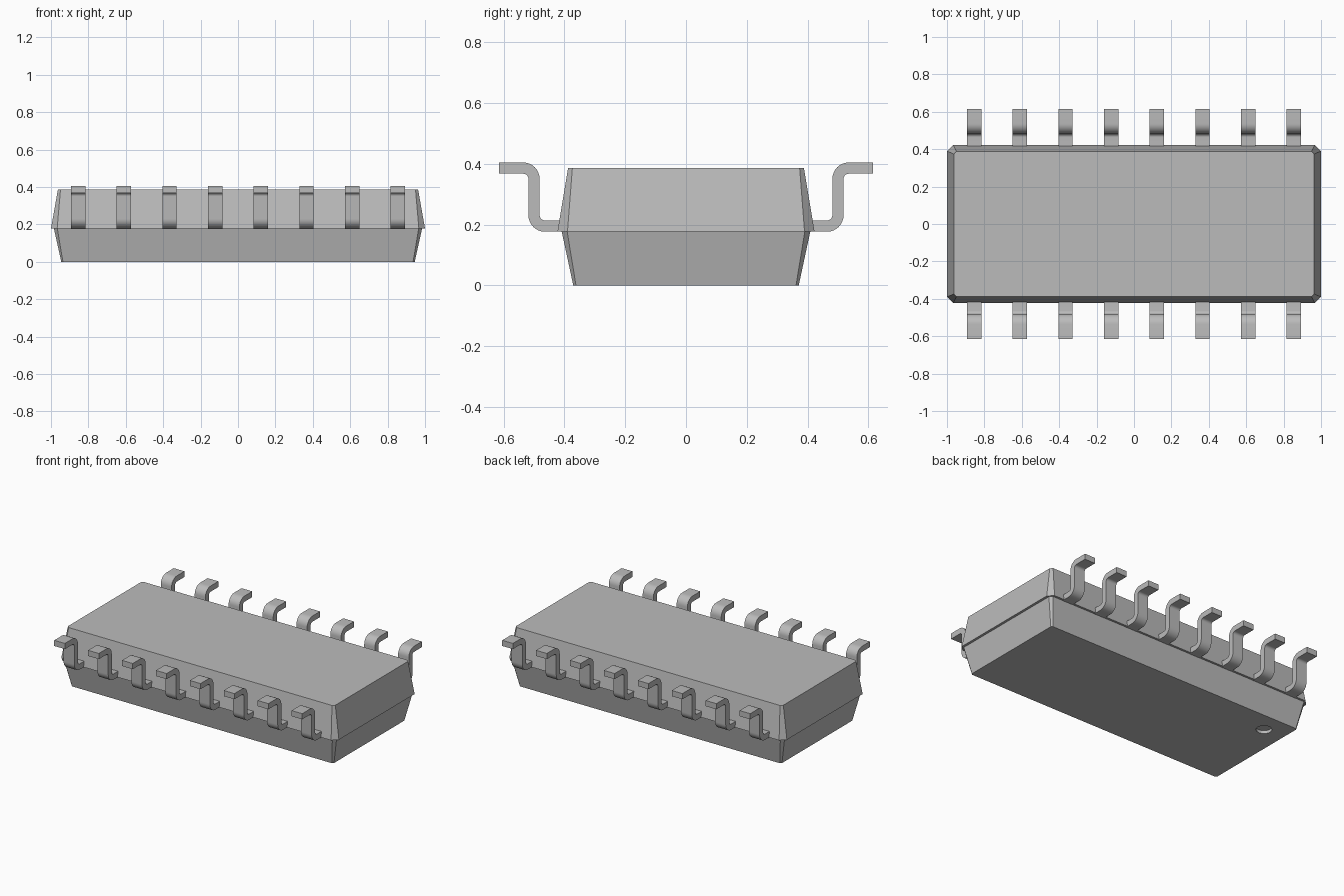
import bpy, bmesh
from math import sin, cos, pi, radians
from mathutils import Vector

cube = bpy.data.objects.get("Cube")
if cube:
    bpy.data.objects.remove(cube, do_unlink=True)

grey = bpy.data.materials.new("plain_grey")
grey.use_nodes = True
GREY = (0.5, 0.5, 0.5, 1)
grey.diffuse_color = GREY
grey.node_tree.nodes["Principled BSDF"].inputs["Base Color"].default_value = GREY


def finish(name, bm):
    """Turn a bmesh into a named grey object."""
    bmesh.ops.recalc_face_normals(bm, faces=bm.faces)
    mesh = bpy.data.meshes.new(name)
    bm.to_mesh(mesh)
    bm.free()
    mesh.materials.append(grey)
    obj = bpy.data.objects.new(name, mesh)
    bpy.context.collection.objects.link(obj)
    return obj


def loft(bm, rings):
    """Skin equal-length rings of points and cap both ends."""
    loops = [[bm.verts.new(p) for p in ring] for ring in rings]
    for a, b in zip(loops, loops[1:]):
        for i in range(len(a)):
            j = (i + 1) % len(a)
            bm.faces.new((a[i], a[j], b[j], b[i]))
    bm.faces.new(loops[0])
    bm.faces.new(loops[-1])


def chamfered(x, y, c, z):
    """Rectangle with cut corners."""
    return [(x - c, -y, z), (x, c - y, z), (x, y - c, z), (x - c, y, z),
            (c - x, y, z), (-x, y - c, z), (-x, c - y, z), (c - x, -y, z)]


def body_half(name, low, high):
    bm = bmesh.new()
    loft(bm, [chamfered(*low), chamfered(*high)])
    return finish(name, bm)


# Two tapered halves of the package, the upper one slightly overhanging
SPLIT = 0.177
body_half("upper_body", (1.0, 0.423, 0.033, SPLIT), (0.963, 0.388, 0.014, 0.386))
lower = body_half("lower_body", (0.945, 0.371, 0.009, 0), (0.984, 0.409, 0.018, SPLIT))

# Round marker recess in the underside
bm = bmesh.new()
bmesh.ops.create_cone(bm, cap_ends=True, segments=32, radius1=0.047,
                      radius2=0.047, depth=0.04)
cutter = finish("recess_cutter", bm)
cutter.location = (-0.8, 0.24, 0)
cutter.hide_render = True
cut = lower.modifiers.new("recess", "BOOLEAN")
cut.operation = "DIFFERENCE"
cut.object = cutter
cut.solver = "EXACT"
bpy.context.view_layer.objects.active = lower
bpy.ops.object.modifier_apply(modifier=cut.name)
bpy.data.objects.remove(cutter, do_unlink=True)

# Centre line of a bent pin as (y, z, direction angle)
THICK, WIDTH, BEND, STEPS = 0.037, 0.077, 0.036, 8
Z_LOW, Z_HIGH, Y_RISE = 0.195, 0.386, 0.5
path = [(0.4, Z_LOW, 0)]
for i in range(STEPS + 1):
    a = pi / 2 * i / STEPS
    path.append((Y_RISE - BEND + BEND * sin(a), Z_LOW + BEND - BEND * cos(a), a))
for i in range(STEPS + 1):
    a = pi / 2 * (1 - i / STEPS)
    path.append((Y_RISE + BEND - BEND * sin(a), Z_HIGH - BEND + BEND * cos(a), a))
path.append((0.615, Z_HIGH, 0))


def make_pin(name, x, side):
    rings = []
    for y, z, a in path:
        off = Vector((-sin(a), cos(a))) * THICK / 2
        rings.append([(x + w * WIDTH / 2, side * (y + s * off.x), z + s * off.y)
                      for w, s in ((-1, -1), (1, -1), (1, 1), (-1, 1))])
    bm = bmesh.new()
    loft(bm, rings)
    return finish(name, bm)


# Eight pins along each long side
pins = []
for side, label in ((-1, "front"), (1, "back")):
    for i in range(8):
        pins.append(make_pin(f"{label}_pin_{i + 1}", (i - 3.5) * 0.2443, side))

bpy.ops.object.select_all(action="DESELECT")
for obj in pins + [lower]:
    obj.select_set(True)
bpy.context.view_layer.objects.active = lower
bpy.ops.object.shade_smooth_by_angle(angle=radians(30))
# Keep the lower body faceted; only its recess wall is rounded
for face in lower.data.polygons:
    if len(face.vertices) > 4 or face.area > 0.001:
        face.use_smooth = False
